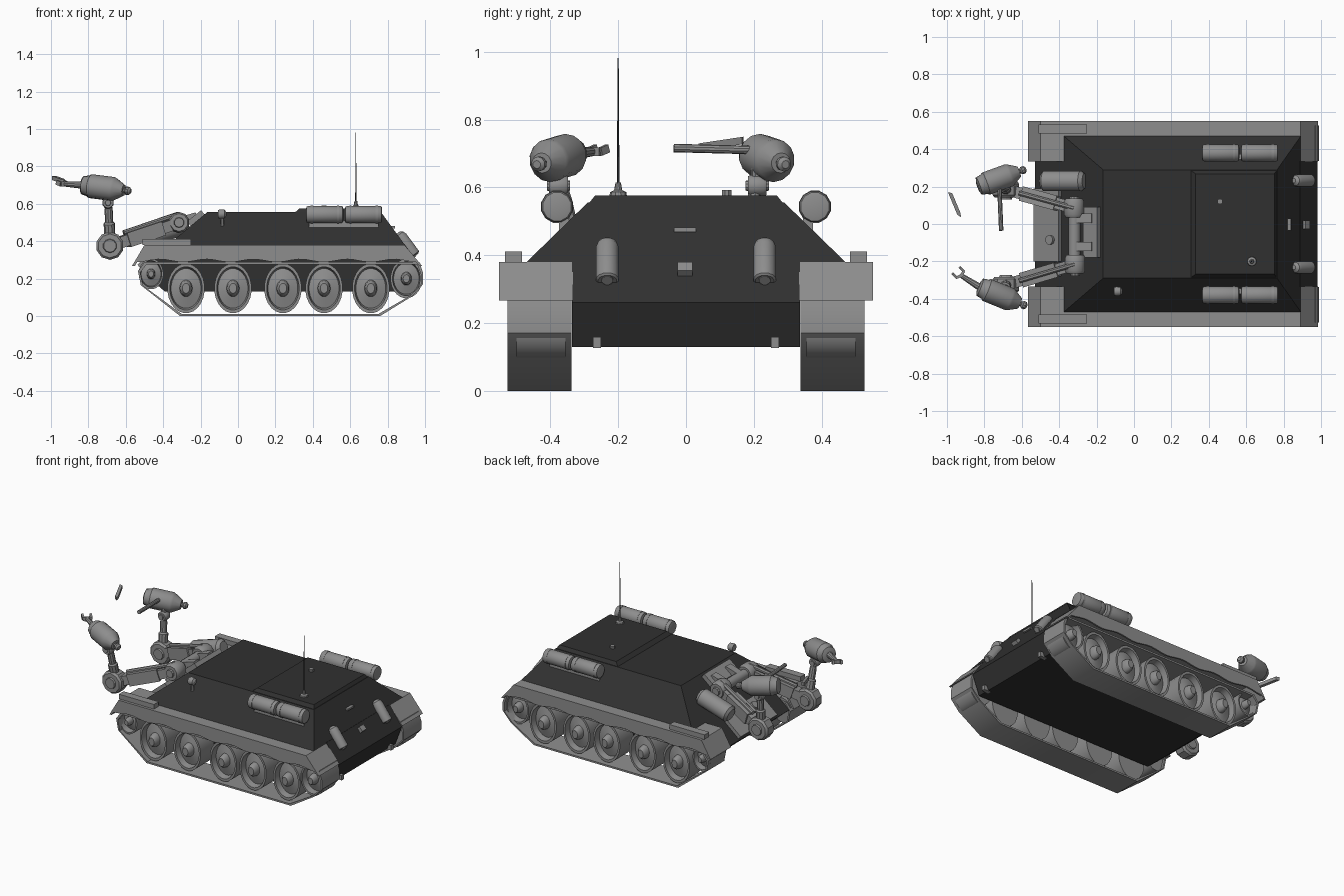
import bpy, bmesh, math
from mathutils import Vector, Matrix

cube = bpy.data.objects.get("Cube")
if cube:
    bpy.data.objects.remove(cube, do_unlink=True)


def material(name, value):
    m = bpy.data.materials.new(name)
    m.use_nodes = True
    m.diffuse_color = (value, value, value, 1)
    m.node_tree.nodes["Principled BSDF"].inputs["Base Color"].default_value = (value, value, value, 1)
    return m


DARK = material("dark hull", 0.03)
GREY = material("mid grey", 0.27)
parts = []


def finish(name, bm, mat, matrix=None):
    if matrix:
        bm.transform(matrix)
    bmesh.ops.recalc_face_normals(bm, faces=bm.faces)
    me = bpy.data.meshes.new(name)
    bm.to_mesh(me)
    bm.free()
    me.materials.append(mat)
    ob = bpy.data.objects.new(name, me)
    bpy.context.collection.objects.link(ob)
    parts.append(ob)
    return ob


def loft(name, loops, mat, caps=True, closed=False):
    """Skin between matching loops of points."""
    bm = bmesh.new()
    rings = [[bm.verts.new(p) for p in lp] for lp in loops]
    pairs = list(zip(rings, rings[1:])) + ([(rings[-1], rings[0])] if closed else [])
    n = len(rings[0])
    for a, b in pairs:
        for i in range(n):
            j = (i + 1) % n
            bm.faces.new((a[i], a[j], b[j], b[i]))
    if caps and not closed:
        bm.faces.new(rings[0])
        bm.faces.new(rings[-1])
    return finish(name, bm, mat)


def prism(name, pts, y0, y1, mat):
    return loft(name, [[(x, y, z) for x, z in pts] for y in (y0, y1)], mat)


def frustum(name, low, high, mat):
    """Each end is (x0, x1, half width, z)."""
    return loft(name, [[(a, -w, z), (b, -w, z), (b, w, z), (a, w, z)] for a, b, w, z in (low, high)], mat)


def aim(origin, direction, scale=(1, 1, 1)):
    rot = Vector(direction).to_track_quat('Z', 'Y').to_matrix().to_4x4()
    return Matrix.Translation(origin) @ Matrix.Diagonal((*scale, 1)) @ rot


def lathe(name, profile, origin, direction, mat=GREY, seg=16, scale=(1, 1, 1)):
    """Turn (radius, height) points about the given direction."""
    bm = bmesh.new()
    rings = []
    for r, h in profile:
        rings.append([bm.verts.new((r * math.cos(t), r * math.sin(t), h))
                      for t in (2 * math.pi * (i + 0.5) / seg for i in range(seg))])
    for a, b in zip(rings, rings[1:]):
        for i in range(seg):
            j = (i + 1) % seg
            bm.faces.new((a[i], a[j], b[j], b[i]))
    bm.faces.new(rings[0])
    bm.faces.new(rings[-1])
    return finish(name, bm, mat, aim(origin, direction, scale))


def rod(name, a, b, r, seg=12, r2=None, mat=GREY):
    d = Vector(b) - Vector(a)
    return lathe(name, [(r, 0), (r if r2 is None else r2, d.length)], a, d, mat, seg)


def beam(name, a, b, width, height, mat=GREY):
    a, b = Vector(a), Vector(b)
    bm = bmesh.new()
    bmesh.ops.create_cube(bm, size=1)
    bm.transform(Matrix.Diagonal((width, height, (b - a).length, 1)))
    return finish(name, bm, mat, aim((a + b) / 2, b - a))


# Hull: lower tub, sloped superstructure and raised engine deck
prism("lower_hull", [(-.53, .25), (-.375, .38), (.89, .385), (.98, .26), (.93, .13), (-.39, .13)],
      -.336, .336, DARK)
frustum("superstructure", (-.375, .892, .47, .38), (-.165, .765, .29, .555), DARK)
frustum("engine_deck", (.3, .765, .289, .55), (.33, .75, .268, .576), DARK)

# Running gear and fenders on both sides
track = [(-.31, 0), (.76, 0), (.93, .105), (.99, .17), (.99, .23), (.97, .288), (-.5, .288), (-.535, .24), (-.52, .165)]
inner = [(.225 + (x - .225) * .984, .144 + (z - .144) * .92) for x, z in track]
fender = [(-.567, .267), (-.5, .38), (.89, .38), (.985, .267), (.97, .267), (.883, .366), (-.492, .366), (-.552, .267)]
wave = [(.96 - i * .0375, .296 - .008 * math.cos(i * .94)) for i in range(41)]
wheels = [(-.278, .148, .1, .133), (-.027, .148, .1, .133), (.24, .148, .1, .133), (.46, .148, .1, .133),
          (.71, .148, .1, .133), (-.465, .225, .066, .082), (.9, .2, .085, .105)]
dish = [(.6, 0), (1, 0), (1, .145), (.87, .145), (.8, .105), (.34, .12), (.3, .15), (.2, .165), (.05, .165)]
for s, side in ((1, "left"), (-1, "right")):
    ys = (.338 * s, .526 * s)
    loft("track_" + side, [[(x, ys[k], z) for x, z in pts]
                           for pts, k in ((track, 0), (track, 1), (inner, 1), (inner, 0))], GREY, closed=True)
    prism("fender_" + side, fender, .333 * s, .55 * s, GREY)
    prism("skirt_" + side, [(-.567, .267), (-.5, .38), (.89, .38), (.985, .267)] + wave, .54 * s, .551 * s, GREY)
    beam("fender_box_" + side, (-.51, .508 * s, .395), (-.25, .508 * s, .395), .05, .032)
    for x, z, rx, rz in wheels:
        lathe("wheel_" + side, dish, (x, .355 * s, z), (0, s, 0), seg=24, scale=(rx, 1, rz))

    # Twin fuel drums with end bands
    for x in (.363, .571):
        drum = [(.03, 0), (.043, .004), (.047, .012), (.047, .19), (.043, .197), (.03, .2)]
        lathe("fuel_drum_" + side, drum, (x, .38 * s, .543), (1, 0, 0), seg=12)
        for dx in (.025, .165):
            rod("drum_strap_" + side, (x + dx, .38 * s, .543), (x + dx + .012, .38 * s, .543), .049)
    beam("drum_rack_" + side, (.38, .36 * s, .49), (.75, .36 * s, .49), .03, .04)

    # Exhaust cowl and pipe on the sloped rear plate
    lathe("exhaust_cowl_" + side, [(.012, 0), (.028, .012), (.034, .03), (.034, .145), (.028, .15)],
          (.855, .232 * s, .445), (.085, 0, -.115), seg=12)
    rod("exhaust_pipe_" + side, (.92, .232 * s, .355), (.955, .232 * s, .325), .017)
    beam("tow_hook_" + side, (.91, .262 * s, .143), (.96, .262 * s, .143), .024, .032)

# Rear hatch with hinge and latch
lathe("rear_hatch", [(1, 0), (1, .015), (.95, .018)], (.862, -.003, .418), (.3, 0, .215), seg=16, scale=(.08, .088, .08))
beam("hatch_latch", (.905, -.003, .37), (.93, -.003, .345), .045, .03)
beam("hatch_hinge", (.83, -.035, .475), (.83, .03, .475), .02, .012)

# Roof fittings: antenna, cap and headlamp
lathe("antenna_base", [(.026, 0), (.024, .012), (.012, .018), (.008, .04)], (.63, -.2, .574), (0, 0, 1), seg=10)
rod("antenna", (.63, -.2, .6), (.63, -.2, .982), .004, 6, .0015, DARK)
rod("roof_cap", (.46, .12, .57), (.46, .12, .592), .015, 8)
rod("lamp_post", (-.085, -.36, .48), (-.085, -.36, .53), .01, 8)
lathe("headlamp", [(.022, 0), (.026, .012), (.024, .035), (.01, .045)], (-.107, -.36, .545), (1, 0, 0), seg=12)

# Nose plate, tilted canister and arm mount on the front slope
beam("nose_plate", (-.53, -.005, .265), (-.395, -.005, .378), .39, .025)
rod("nose_plug", (-.435, -.085, .34), (-.455, -.085, .366), .025)
lathe("canister", [(.04, 0), (.056, .015), (.056, .22), (.04, .24)], (-.495, .23, .425), (.225, 0, .07), seg=14)
beam("mount_plate", (-.26, -.045, .49), (-.185, -.045, .55), .27, .04)
for y in (.03, -.12):
    beam("mount_lug", (-.32, y, .5), (-.22, y, .53), .05, .05)
rod("shoulder_bar", (-.318, -.2, .5), (-.318, .08, .5), .032)


# Arms: shoulder, upper beam, elbow, riser, wrist and tool body
def arm(side, shoulder, elbow, wrist, back, front):
    up = Vector((0, 0, 1))
    for name, c, r, w in (("shoulder", shoulder, .056, .1), ("elbow", elbow, .075, .085), ("wrist", wrist, .032, .055)):
        prof = [(r * .45, -w * .62), (r * .5, -w * .5), (r * .85, -w * .5), (r, -w * .35),
                (r, w * .35), (r * .85, w * .5), (r * .5, w * .5), (r * .45, w * .62)]
        lathe(name + "_" + side, prof, c, (0, 1, 0), seg=10)
    a, b = Vector(shoulder), Vector(elbow)
    beam("upper_arm_" + side, a, b, .062, .06)
    beam("upper_arm_sleeve_" + side, a.lerp(b, .25), a.lerp(b, .75), .08, .078)
    rod("arm_piston_" + side, a + up * .045, a.lerp(b, .8) + up * .045, .014, 8)
    c = Vector(wrist)
    lathe("riser_" + side, [(.03, 0), (.03, .08), (.022, .09), (.022, .15), (.016, .2)], b + up * .04, c - b, seg=10)
    rod("wrist_post_" + side, c, c + up * .06, .018, 10)
    p, q = Vector(back), Vector(front)
    n = (q - p).length
    body = [(.03, 0), (.058, n * .2), (.064, n * .25), (.064, n * .8), (.056, n * .84), (.05, n * .97), (.03, n)]
    lathe("tool_body_" + side, body, p, q - p, seg=14)
    k = (q - p).normalized()
    rod("tool_neck_" + side, p - k * .03, p, .014, 8)
    lathe("tool_knob_" + side, [(.012, 0), (.022, .01), (.022, .024), (.012, .034)], p - k * .04, k, seg=10)
    return q, k


tip, axis = arm("right", (-.315, -.215, .5), (-.685, -.325, .375), (-.695, -.376, .605),
                (-.61, -.425, .672), (-.83, -.335, .7))
# Open spanner claw on the right arm
palm = Vector((-.925, -.275, .705))
rod("claw_shaft", tip, palm, .02, 10, .013)
for dx, dy in ((-.022, -.012), (.016, .022)):
    knuckle = palm + Vector((dx, dy, 0))
    beam("claw_finger", palm, knuckle, .014, .026)
    beam("claw_finger_tip", knuckle, knuckle + Vector((-.022, .022, .01)), .013, .024)

arm("left", (-.32, .085, .5), (-.685, .185, .375), (-.695, .21, .605), (-.615, .28, .672), (-.835, .2, .7))
# Side rod and separate blade beside the left arm
rod("tool_rod", (-.72, .2, .71), (-.71, -.036, .716), .0125, 10)
prof = [(-.995, .17), (-.972, .165), (-.928, .06), (-.925, .037), (-.945, .05)]
loft("blade", [[(x, y, z + (y - .04) * .15) for x, y in prof] for z in (.708, .73)], GREY)

# Smooth round surfaces while keeping hard edges
bpy.ops.object.select_all(action='DESELECT')
for ob in parts:
    ob.select_set(True)
bpy.context.view_layer.objects.active = parts[0]
bpy.ops.object.shade_smooth_by_angle(angle=math.radians(32))
